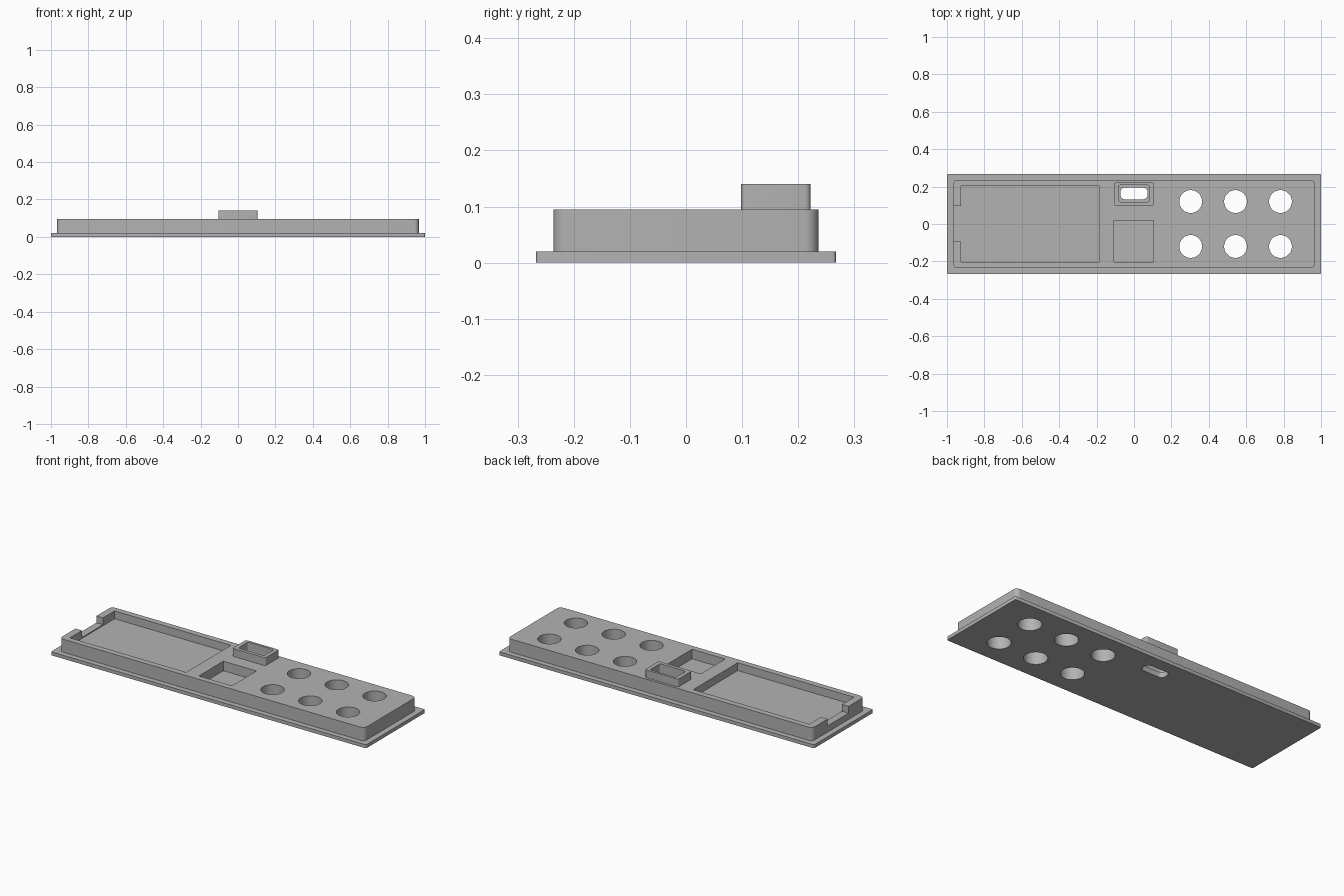
import bpy
import bmesh
from math import cos, sin, pi, radians

cube = bpy.data.objects.get("Cube")
if cube:
    bpy.data.objects.remove(cube, do_unlink=True)

grey = bpy.data.materials.new("plain_grey")
grey.use_nodes = True
COLOUR = (0.45, 0.45, 0.45, 1)
grey.diffuse_color = COLOUR
grey.node_tree.nodes["Principled BSDF"].inputs["Base Color"].default_value = COLOUR


def prism(name, x, y, z, radius=0.0, steps=8):
    """Upright block spanning the x, y and z ranges, with rounded vertical corners."""
    corners = [(x[1], y[1], 1, 1), (x[0], y[1], -1, 1),
               (x[0], y[0], -1, -1), (x[1], y[0], 1, -1)]
    outline = []
    for quarter, (cx, cy, sx, sy) in enumerate(corners):
        if radius == 0:
            outline.append((cx, cy))
            continue
        for i in range(steps + 1):
            a = (quarter + i / steps) * pi / 2
            outline.append((cx - sx * radius + radius * cos(a),
                            cy - sy * radius + radius * sin(a)))
    bm = bmesh.new()
    face = bm.faces.new([bm.verts.new((px, py, z[0])) for px, py in outline])
    top = bmesh.ops.extrude_face_region(bm, geom=[face])["geom"]
    bmesh.ops.translate(bm, vec=(0, 0, z[1] - z[0]),
                        verts=[v for v in top if isinstance(v, bmesh.types.BMVert)])
    bmesh.ops.remove_doubles(bm, verts=bm.verts[:], dist=1e-5)
    bmesh.ops.recalc_face_normals(bm, faces=bm.faces[:])
    mesh = bpy.data.meshes.new(name)
    bm.to_mesh(mesh)
    bm.free()
    mesh.materials.append(grey)
    obj = bpy.data.objects.new(name, mesh)
    bpy.context.collection.objects.link(obj)
    return obj


def cylinder(name, x, y, radius):
    bpy.ops.mesh.primitive_cylinder_add(vertices=48, radius=radius, depth=1,
                                        location=(x, y, 0))
    obj = bpy.context.object
    obj.name = name
    obj.data.materials.append(grey)
    return obj


def combine(target, other, operation):
    """Join or cut with another solid, then discard that solid."""
    other.hide_render = True
    mod = target.modifiers.new(operation.lower(), "BOOLEAN")
    mod.object, mod.operation, mod.solver = other, operation, "EXACT"
    bpy.context.view_layer.objects.active = target
    bpy.ops.object.modifier_apply(modifier=mod.name)
    bpy.data.objects.remove(other, do_unlink=True)


# Flange, raised body and connector collar fused into one solid
tray = prism("panel_tray", (-1, 1), (-0.267, 0.267), (0, 0.02), 0.006, 4)
combine(tray, prism("body", (-0.967, 0.967), (-0.236, 0.236), (0.01, 0.095), 0.025), "UNION")
combine(tray, prism("collar", (-0.105, 0.105), (0.098, 0.222), (0.06, 0.14), 0.01, 5), "UNION")

# Large pocket with its end notch, and the small square pocket
combine(tray, prism("large_pocket", (-0.925, -0.187), (-0.202, 0.202), (0.05, 0.3)), "DIFFERENCE")
combine(tray, prism("end_notch", (-1.1, -0.9), (-0.093, 0.097), (0.056, 0.3)), "DIFFERENCE")
combine(tray, prism("square_pocket", (-0.107, 0.103), (-0.202, 0.02), (0.04, 0.3)), "DIFFERENCE")

# Collar cavity, and the rounded slot through its floor
combine(tray, prism("collar_cavity", (-0.082, 0.082), (0.118, 0.208), (0.03, 0.3), 0.01, 5),
        "DIFFERENCE")
combine(tray, prism("slot", (-0.073, 0.073), (0.132, 0.195), (-0.1, 0.3), 0.026), "DIFFERENCE")

# Two rows of three round button holes
for col in range(3):
    for y in (-0.12, 0.12):
        combine(tray, cylinder("button_hole", 0.303 + 0.24 * col, y, 0.061), "DIFFERENCE")

# Smooth the rounded walls, keep crisp edges
bpy.ops.object.select_all(action="DESELECT")
tray.select_set(True)
bpy.context.view_layer.objects.active = tray
bpy.ops.object.shade_smooth_by_angle(angle=radians(30))
